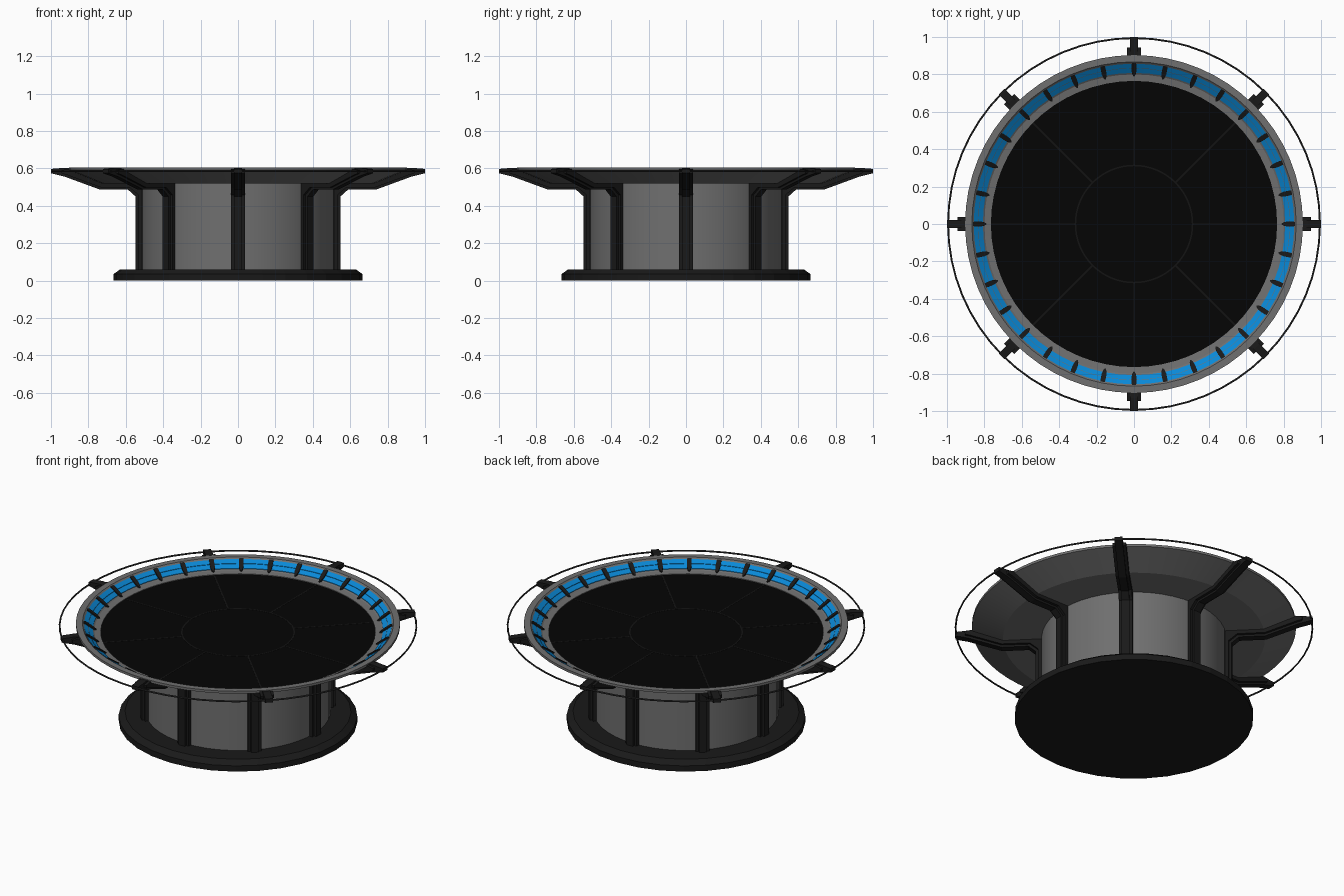
import bpy, bmesh
from math import pi, sin, cos
from mathutils import Matrix, Vector

if "Cube" in bpy.data.objects:
    bpy.data.objects.remove(bpy.data.objects["Cube"])


def material(name, r, g, b):
    m = bpy.data.materials.new(name)
    m.diffuse_color = (r, g, b, 1)
    m.use_nodes = True
    m.node_tree.nodes["Principled BSDF"].inputs["Base Color"].default_value = m.diffuse_color
    return m


HULL = material("hull_grey", 0.16, 0.16, 0.16)
DARK = material("dark_trim", 0.010, 0.010, 0.010)
BLACK = material("pad_black", 0.0015, 0.0015, 0.0015)
SEAM = material("seam_grey", 0.007, 0.007, 0.007)
HOOP = material("hoop_grey", 0.03, 0.03, 0.03)
BLUE = material("light_blue", 0.003, 0.25, 0.68)


def finish(name, bm, mat, smooth=False):
    bmesh.ops.remove_doubles(bm, verts=bm.verts, dist=1e-5)
    bmesh.ops.recalc_face_normals(bm, faces=bm.faces)
    me = bpy.data.meshes.new(name)
    bm.to_mesh(me)
    bm.free()
    me.materials.append(mat)
    ob = bpy.data.objects.new(name, me)
    bpy.context.collection.objects.link(ob)
    if smooth:
        bpy.ops.object.select_all(action='DESELECT')
        bpy.context.view_layer.objects.active = ob
        ob.select_set(True)
        bpy.ops.object.shade_smooth_by_angle(angle=0.25)
    return ob


def lathe(name, profile, mat, n=64, smooth=False):
    """Revolve a closed (radius, z) profile around the z axis."""
    bm = bmesh.new()
    rings = []
    for i in range(n):
        a = 2 * pi * i / n
        rings.append([bm.verts.new((r * cos(a), r * sin(a), z)) for r, z in profile])
    k = len(profile)
    for i in range(n):
        p, q = rings[i], rings[(i + 1) % n]
        for j in range(k):
            j2 = (j + 1) % k
            if profile[j][0] == 0 and profile[j2][0] == 0:
                continue
            if profile[j][0] == 0:
                bm.faces.new((p[j], p[j2], q[j2]))
            elif profile[j2][0] == 0:
                bm.faces.new((p[j], p[j2], q[j]))
            else:
                bm.faces.new((p[j], p[j2], q[j2], q[j]))
    return finish(name, bm, mat, smooth)


def plates(name, outline, width, count, mat):
    """Extrude a (radius, z) outline sideways and repeat it around the z axis."""
    bm = bmesh.new()
    for i in range(count):
        rot = Matrix.Rotation(2 * pi * i / count, 3, 'Z')
        a, b = [[bm.verts.new(rot @ Vector((r, s * width, z))) for r, z in outline]
                for s in (-0.5, 0.5)]
        bm.faces.new(a)
        bm.faces.new(b[::-1])
        for j in range(len(a)):
            k = (j + 1) % len(a)
            bm.faces.new((a[j], b[j], b[k], a[k]))
    return finish(name, bm, mat)


# Foot and column
lathe("base_foot", [(0, 0), (0.665, 0), (0.665, 0.035), (0.63, 0.06), (0, 0.06)], DARK, 32)
lathe("column", [(0, 0.055), (0.515, 0.055), (0.515, 0.525), (0, 0.525)], HULL, 48, True)

# Shallow bowl with flat rim and sloped inner wall
lathe("bowl", [(0, 0.52), (0.73, 0.52), (0.903, 0.59), (0.903, 0.605), (0.867, 0.605),
               (0.86, 0.597), (0.80, 0.555), (0.765, 0.55), (0.765, 0.54), (0, 0.54)],
      HULL, 64, True)

# Black deck with seams
lathe("deck", [(0, 0.535), (0.765, 0.535), (0.765, 0.546), (0, 0.546)], BLACK, 64)
lathe("deck_ring_seam", [(0.309, 0.54), (0.317, 0.54), (0.317, 0.547), (0.309, 0.547)], SEAM, 64)
plates("deck_radial_seams", [(0.315, 0.54), (0.765, 0.54), (0.765, 0.547), (0.315, 0.547)],
       0.008, 8, SEAM)


# Blue light strips lying on the sloped wall
def slope_z(r):
    return 0.555 + (r - 0.80) * 0.7


for name, r0, r1 in (("lower_light_strip", 0.808, 0.832), ("upper_light_strip", 0.834, 0.857)):
    lathe(name, [(r0, slope_z(r0) - 0.003), (r1, slope_z(r1) - 0.003),
                 (r1, slope_z(r1) + 0.003), (r0, slope_z(r0) + 0.003)], BLUE, 64, True)

# Dark clips dividing the light strips, tapered toward the centre
bm = bmesh.new()
clip = [(0.788, 0.003), (0.80, 0.009), (0.815, 0.013), (0.85, 0.013), (0.86, 0.011)]
outline = [(r, -w) for r, w in clip] + [(r, w) for r, w in reversed(clip)]
for i in range(32):
    rot = Matrix.Rotation(2 * pi * i / 32, 3, 'Z')
    low, top = [[bm.verts.new(rot @ Vector((r, y, min(slope_z(r) + h, 0.603)))) for r, y in outline]
                for h in (-0.002, 0.011)]
    bm.faces.new(low)
    bm.faces.new(top)
    for j in range(len(low)):
        k = (j + 1) % len(low)
        bm.faces.new((low[j], low[k], top[k], top[j]))
finish("light_clips", bm, DARK)

# Eight bent support arms: wide plate plus narrow outer ridge
plates("support_arms", [(0.49, 0.05), (0.533, 0.05), (0.533, 0.458), (0.58, 0.498), (0.737, 0.499),
                        (0.915, 0.565), (0.942, 0.572), (0.945, 0.59), (0.895, 0.599),
                        (0.74, 0.526), (0.49, 0.526)], 0.076, 8, DARK)
plates("arm_ridges", [(0.49, 0.05), (0.548, 0.05), (0.548, 0.45), (0.588, 0.486), (0.737, 0.486),
                      (0.925, 0.555), (1.0, 0.574), (1.0, 0.597), (0.93, 0.603), (0.895, 0.6),
                      (0.74, 0.527), (0.49, 0.527)], 0.044, 8, DARK)

# Thin outer hoop
hoop = [(0.994 + 0.005 * cos(t * pi / 3), 0.585 + 0.005 * sin(t * pi / 3)) for t in range(6)]
lathe("outer_hoop", hoop, HOOP, 64)
